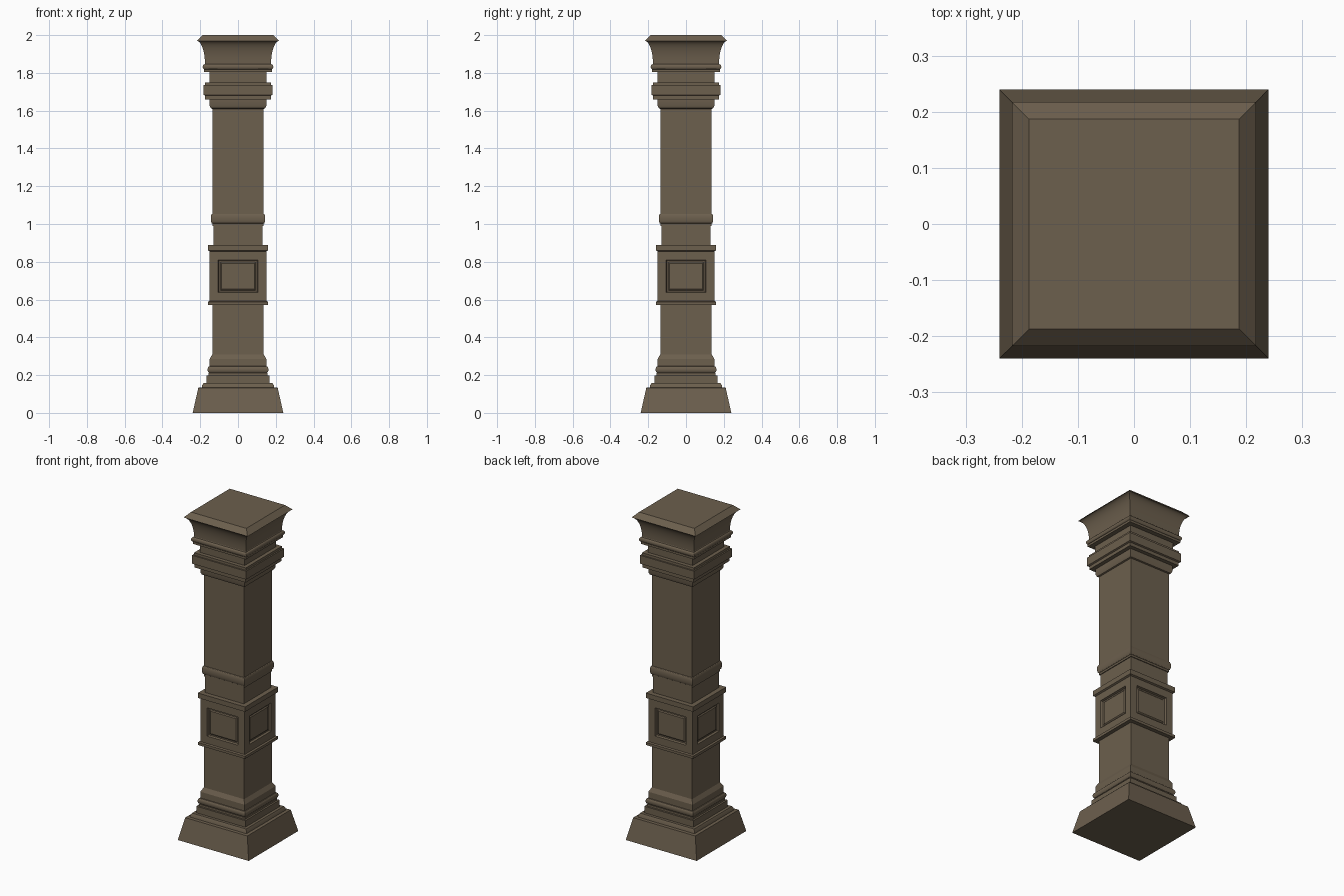
import bpy, bmesh, math

if "Cube" in bpy.data.objects:
    bpy.data.objects.remove(bpy.data.objects["Cube"])

stone = bpy.data.materials.new("brown_stone")
stone.diffuse_color = (0.15, 0.115, 0.075, 1)
stone.use_nodes = True
stone.node_tree.nodes["Principled BSDF"].inputs["Base Color"].default_value = stone.diffuse_color


def arc(cr, cz, rr, rz, a0, a1, n=8):
    """Elliptical profile arc as (half width, height) points."""
    pts = []
    for i in range(n + 1):
        a = math.radians(a0 + (a1 - a0) * i / n)
        pts.append((cr + rr * math.cos(a), cz + rz * math.sin(a)))
    return pts


def square_part(name, profile, bottom=False, top=False, panel=None):
    """Sweep a profile of (half width, height) around a square."""
    bm = bmesh.new()
    rings = [[bm.verts.new((sx * r, sy * r, z))
              for sx, sy in ((-1, -1), (1, -1), (1, 1), (-1, 1))]
             for r, z in profile]
    sides = []
    for lo, hi in zip(rings, rings[1:]):
        for i in range(4):
            j = (i + 1) % 4
            sides.append(bm.faces.new((lo[i], lo[j], hi[j], hi[i])))
    if bottom:
        bm.faces.new(rings[0][::-1])
    if top:
        bm.faces.new(rings[-1])
    if panel:
        bm.normal_update()
        tall = [f for f in sides if f.calc_center_median().z > 0.65
                and f.calc_center_median().z < 0.8 and abs(f.normal.z) < 0.1]
        for thickness, depth in panel:
            bmesh.ops.inset_individual(bm, faces=tall, thickness=thickness,
                                       depth=depth, use_even_offset=True)
    me = bpy.data.meshes.new(name)
    bm.to_mesh(me)
    bm.free()
    me.materials.append(stone)
    ob = bpy.data.objects.new(name, me)
    bpy.context.collection.objects.link(ob)
    bpy.context.view_layer.objects.active = ob
    ob.select_set(True)
    bpy.ops.object.shade_smooth_by_angle(angle=math.radians(28))
    ob.select_set(False)
    return ob


# Flared plinth and stepped base mouldings
square_part("plinth", [(0.24, 0), (0.21, 0.133), (0.192, 0.135), (0.19, 0.145),
                       (0.183, 0.158), (0.166, 0.158)], bottom=True)
square_part("base_moulding",
            [(0.166, 0.158), (0.166, 0.198), (0.155, 0.198), (0.155, 0.21)]
            + arc(0.15, 0.229, 0.011, 0.018, -90, 90)
            + [(0.15, 0.25), (0.15, 0.285), (0.136, 0.31)])

# Lower shaft
square_part("lower_shaft", [(0.136, 0.31), (0.136, 0.572)])

# Panelled block with a recessed panel on each side
square_part("panel_block",
            [(0.136, 0.572), (0.16, 0.572), (0.16, 0.588), (0.15, 0.592),
             (0.15, 0.855), (0.16, 0.86), (0.16, 0.89), (0.131, 0.89)],
            panel=[(0.045, 0), (0.004, -0.012), (0.008, 0), (0.006, 0.005)])

# Neck and rounded band
square_part("middle_neck", [(0.131, 0.89), (0.131, 0.99), (0.136, 0.99),
                            (0.136, 1.002)])
square_part("middle_band", arc(0.136, 1.028, 0.008, 0.026, -90, 90))

# Upper shaft
square_part("upper_shaft", [(0.136, 1.054), (0.136, 1.61)])

# Collar
square_part("collar",
            [(0.136, 1.61), (0.144, 1.613), (0.15, 1.627), (0.15, 1.66),
             (0.174, 1.66), (0.174, 1.68), (0.183, 1.684), (0.183, 1.735),
             (0.175, 1.735), (0.175, 1.75), (0.152, 1.75), (0.152, 1.805)])

# Capital: bead, concave flare and bevelled top
square_part("capital",
            [(0.152, 1.805), (0.18, 1.805), (0.18, 1.818)]
            + arc(0.177, 1.832, 0.01, 0.014, -90, 90)
            + arc(0.22, 1.85, 0.045, 0.12, 180, 97, 10)
            + [(0.217, 1.97), (0.187, 2.0)], top=True)
